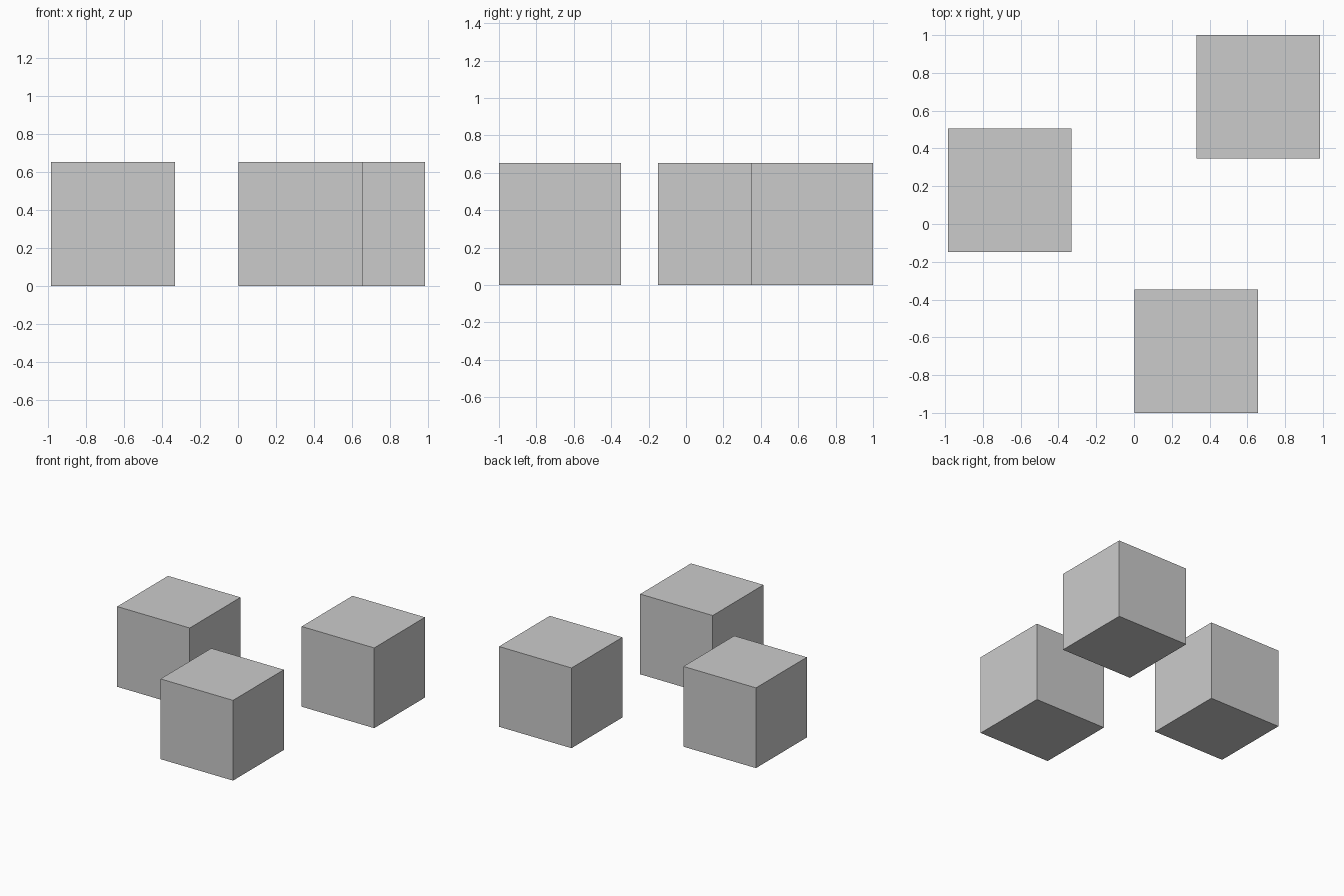
import bpy

if "Cube" in bpy.data.objects:
    bpy.data.objects.remove(bpy.data.objects["Cube"])

SIZE = 0.653


def add_block(name, x, y):
    bpy.ops.mesh.primitive_cube_add(size=SIZE, location=(x, y, SIZE / 2))
    bpy.context.object.name = name


# Three equal blocks standing on the ground
for name, x, y in (
    ("left_block", -0.657, 0.178),
    ("back_right_block", 0.657, 1 - SIZE / 2),
    ("front_block", 0.329, -1 + SIZE / 2),
):
    add_block(name, x, y)
